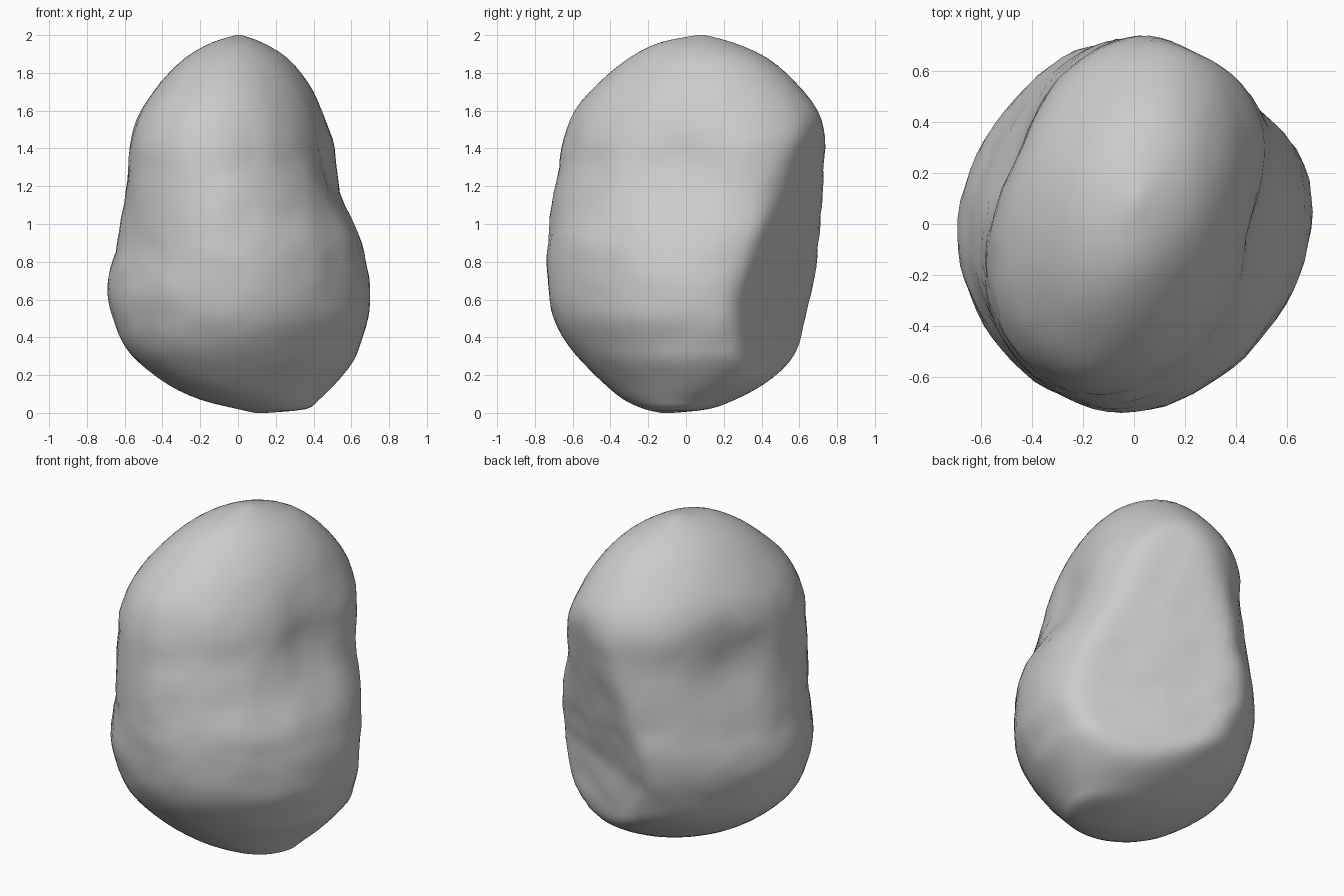
import bpy, bmesh, math
from mathutils import Vector, noise

if "Cube" in bpy.data.objects:
    bpy.data.objects.remove(bpy.data.objects["Cube"])

# Silhouette per height: z, left x, right x, front y, back y, skew of the oval
rows = [
    (0.00, 0.09, 0.15, -0.13, -0.07, 0.1),
    (0.02, 0.00, 0.36, -0.22, 0.12, 0.1),
    (0.07, -0.20, 0.43, -0.33, 0.26, 0.14),
    (0.15, -0.37, 0.51, -0.43, 0.41, 0.16),
    (0.27, -0.53, 0.61, -0.55, 0.57, 0.14),
    (0.37, -0.61, 0.65, -0.63, 0.65, 0.12),
    (0.50, -0.66, 0.69, -0.70, 0.70, 0.08),
    (0.63, -0.69, 0.695, -0.73, 0.735, 0.06),
    (0.77, -0.675, 0.685, -0.735, 0.75, 0.06),
    (0.90, -0.64, 0.66, -0.73, 0.75, 0.08),
    (1.10, -0.605, 0.58, -0.705, 0.75, 0.14),
    (1.30, -0.585, 0.54, -0.675, 0.75, 0.19),
    (1.45, -0.57, 0.515, -0.65, 0.745, 0.2),
    (1.60, -0.515, 0.45, -0.59, 0.695, 0.2),
    (1.75, -0.41, 0.37, -0.46, 0.58, 0.2),
    (1.88, -0.28, 0.26, -0.30, 0.43, 0.2),
    (1.96, -0.14, 0.13, -0.14, 0.25, 0.15),
    (2.00, -0.01, 0.02, 0.06, 0.10, 0.1),
]
SEG, SUB = 72, 3


def spline(i, t):
    """Catmull-Rom blend between rows i and i+1."""
    p = [rows[min(max(i + k, 0), len(rows) - 1)] for k in (-1, 0, 1, 2)]
    return [0.5 * (2 * b + (c - a) * t + (2 * a - 5 * b + 4 * c - d) * t * t
                   + (3 * b - a - 3 * c + d) * t ** 3) for a, b, c, d in zip(*p)]


# Shallow hollows: centre, radius, push
dents = [
    (Vector((0.50, 0.0, 1.32)), 0.23, Vector((-0.06, 0.01, 0))),
    (Vector((-0.52, 0.27, 1.27)), 0.24, Vector((0.055, -0.035, 0))),
]
# Soft facet on the back right, leaning outwards towards the top
facet_dir = Vector((0.428, 0.904, 0))
SOFT = 0.025


def shape(p):
    q = p.copy()
    for c, r, push in dents:
        q += push * math.exp(-((p - c).length / r) ** 2)
    over = q.dot(facet_dir) - (0.53 + 0.23 * (max(q.z, 0.57) - 0.65))
    over = SOFT * math.log1p(math.exp(min(over / SOFT, 50)))
    over *= 0.92 * min(max((1.8 - q.z) / 0.3, 0), 1)
    q -= facet_dir * over
    fade = math.sin(math.pi * min(max(p.z / 2, 0), 1))
    side = Vector((p.x, p.y, 0)).normalized()
    q += side * fade * (0.010 * noise.noise(p * 4) + 0.008 * noise.noise(p * 9))
    return q


# Boulder body lofted through the rings
bm = bmesh.new()
levels = [spline(i, s / SUB) for i in range(len(rows) - 1) for s in range(SUB)] + [rows[-1]]
rings = []
for z, xl, xr, yf, yb, skew in levels:
    z = min(max(z, 0), 2)
    flat = 0.025 * math.exp(-((z - 0.65) / 0.35) ** 2)
    ring = []
    for k in range(SEG):
        a = 2 * math.pi * k / SEG
        f = 1 - flat * math.sin(2 * a) ** 2
        x = (xl + xr) / 2 + (xr - xl) / 2 * math.cos(a) * f
        y = (yf + yb) / 2 + (yb - yf) / 2 * math.sin(a + skew) * f
        ring.append(bm.verts.new(shape(Vector((x, y, z)))))
    rings.append(ring)
for lo, hi in zip(rings, rings[1:]):
    for k in range(SEG):
        n = (k + 1) % SEG
        bm.faces.new((lo[k], lo[n], hi[n], hi[k]))
bm.faces.new(rings[0][::-1])
bm.faces.new(rings[-1])
bmesh.ops.recalc_face_normals(bm, faces=bm.faces)

mesh = bpy.data.meshes.new("boulder")
bm.to_mesh(mesh)
bm.free()
boulder = bpy.data.objects.new("boulder", mesh)
bpy.context.collection.objects.link(boulder)
bpy.context.view_layer.objects.active = boulder
boulder.select_set(True)
bpy.ops.object.shade_smooth_by_angle(angle=math.radians(40))
